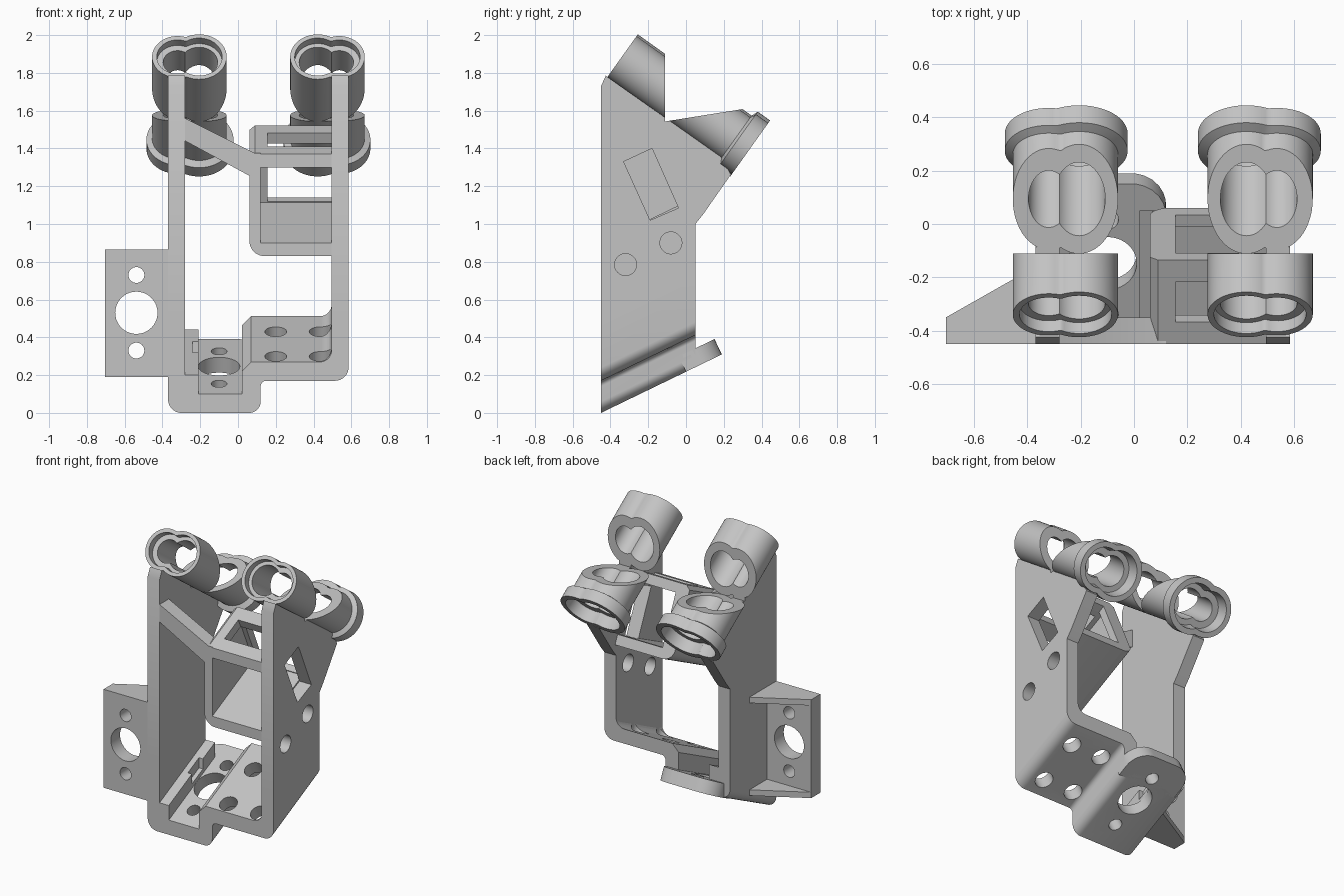
import bpy, bmesh, math
from mathutils import Vector, Matrix

if "Cube" in bpy.data.objects:
    bpy.data.objects.remove(bpy.data.objects["Cube"], do_unlink=True)

FRONT, SLOPE = -0.45, 0.484          # front plane, rise of the tilted floor
TILT = math.atan(SLOPE)
MID = 0.108                          # mirror plane of the side plates and tubes
UP = Vector((0, -math.sin(TILT), math.cos(TILT)))

grey = bpy.data.materials.new("light grey plastic")
grey.use_nodes = True
grey.diffuse_color = (0.55, 0.55, 0.55, 1)
grey.node_tree.nodes["Principled BSDF"].inputs["Base Color"].default_value = (0.55, 0.55, 0.55, 1)
parts = []


def finish(name, bm, keep=True):
    bmesh.ops.recalc_face_normals(bm, faces=bm.faces)
    mesh = bpy.data.meshes.new(name)
    bm.to_mesh(mesh)
    bm.free()
    ob = bpy.data.objects.new(name, mesh)
    bpy.context.collection.objects.link(ob)
    mesh.materials.append(grey)
    if keep:
        parts.append(ob)
    else:
        ob.hide_render = True
    return ob


def loft(name, rings, closed=False, keep=True):
    bm = bmesh.new()
    loops = [[bm.verts.new(p) for p in ring] for ring in rings]
    n = len(loops[0])
    pairs = list(zip(loops, loops[1:]))
    if closed:
        pairs.append((loops[-1], loops[0]))
    else:
        bm.faces.new(loops[0])
        bm.faces.new(loops[-1])
    for a, b in pairs:
        for i in range(n):
            j = (i + 1) % n
            bm.faces.new((a[i], a[j], b[j], b[i]))
    return finish(name, bm, keep)


def prism(name, pts, axis, lo, hi, shear=0, keep=True):
    """Extrude a 2D outline along an axis; shear lifts it towards the back."""
    def place(p, d):
        if axis == "x":
            return (d, p[0], p[1])
        if axis == "y":
            return (p[0], d, p[1] + shear * (d - FRONT))
        return (p[0], p[1], d)
    return loft(name, [[place(p, d) for p in pts] for d in (lo, hi)], keep=keep)


def fillet(corners, steps=7):
    """Outline from (a, b) or (a, b, radius) corners."""
    out = []
    for i, c in enumerate(corners):
        p = Vector(c[:2])
        if len(c) == 2:
            out.append(p)
            continue
        u = (Vector(corners[i - 1][:2]) - p).normalized()
        v = (Vector(corners[(i + 1) % len(corners)][:2]) - p).normalized()
        half = u.angle(v) / 2
        start, end = p + u * c[2] / math.tan(half), p + v * c[2] / math.tan(half)
        mid = p + (u + v).normalized() * c[2] / math.sin(half)
        for k in range(steps + 1):
            w = (start.lerp(end, k / steps) - mid).normalized()
            out.append(mid + w * c[2])
    return out


def rod(centre, axis, radius, depth):
    bm = bmesh.new()
    rot = Vector(axis).to_track_quat("Z", "Y").to_matrix().to_4x4()
    bmesh.ops.create_cone(bm, cap_ends=True, segments=40, radius1=radius, radius2=radius,
                          depth=depth, matrix=Matrix.Translation(centre) @ rot)
    return finish("cutter", bm, keep=False)


def cut(ob, cutter):
    bpy.context.view_layer.objects.active = ob
    mod = ob.modifiers.new("cut", "BOOLEAN")
    mod.operation, mod.solver, mod.object = "DIFFERENCE", "EXACT", cutter
    bpy.ops.object.modifier_apply(modifier=mod.name)
    bpy.data.objects.remove(cutter, do_unlink=True)


def floor_point(x, y, base):
    return Vector((x, y, base + SLOPE * (y - FRONT)))


# Stepped, tilted floor
floor = prism("floor", fillet([
    (-0.37, 0.5), (-0.37, 0, 0.07), (0.12, 0, 0.06), (0.12, 0.17, 0.03),
    (0.585, 0.17, 0.07), (0.585, 0.5), (0.495, 0.5), (0.495, 0.27, 0.06),
    (0.07, 0.27), (0.02, 0.22), (0.02, 0.1), (-0.21, 0.1),
    (-0.21, 0.2), (-0.28, 0.2), (-0.28, 0.5)]), "y", FRONT, 0.05, SLOPE)

# Rounded tongue that continues the lower floor
tongue = prism("floor_tongue", fillet([
    (-0.325, 0.5), (0.12, 0.5), (0.12, 0.711, 0.13), (-0.325, 0.711, 0.13)]), "z", 0, 0.09)
tongue.data.transform(Matrix.Translation((0, FRONT, 0)) @ Matrix.Rotation(TILT, 4, "X"))

# Floor holes and ledge notch
for y, r in ((-0.33, 0.042), (-0.14, 0.11), (0.025, 0.042)):
    for ob in (floor, tongue):
        cut(ob, rod(floor_point(-0.1, y, 0.08), UP, r, 0.24))
for x in (0.2, 0.435):
    for y in (-0.37, -0.1):
        cut(floor, rod(floor_point(x, y, 0.22), UP, 0.058, 0.2))
notch = [(-0.24, 0.13), (-0.19, 0.13), (-0.19, 0.3), (-0.24, 0.3)]
cut(floor, prism("cutter", notch, "y", -0.2, -0.08, SLOPE, keep=False))

# Side plates, with the wedge that opens the tubes
wedge = [(-0.11, 1.543), (0.7, 1.672), (0.7, 2.4), (-0.11, 2.4)]
outline = [(FRONT, 0.5), (FRONT, 1.73), (-0.425, 1.785), (0.185, 1.355),
           (0.238, 1.262), (0.09, 1.05), (0.05, 1.0), (0.05, 0.742)]
plates = {}
for name, x0, x1 in (("right_plate", -0.37, -0.28), ("left_plate", 0.495, 0.585)):
    plates[name] = prism(name, outline, "x", x0, x1)
    cut(plates[name], prism("cutter", wedge, "x", x0 - 0.1, x1 + 0.1, keep=False))

# Window and screw holes in the left plate
window = [(-0.33, 1.33), (-0.18, 1.4), (-0.04, 1.085), (-0.19, 1.02)]
cut(plates["left_plate"], prism("cutter", window, "x", 0.4, 0.7, keep=False))
for y, z in ((-0.32, 0.785), (-0.08, 0.9)):
    cut(plates["left_plate"], rod((0.54, y, z), (1, 0, 0), 0.058, 0.3))

# Tilted sensor box, open at the front
box = prism("sensor_box", fillet([
    (0.06, 1.34), (0.06, 0.83, 0.08), (0.495, 0.83), (0.495, 1.37), (0.09, 1.37)]),
    "y", FRONT, 0.15, SLOPE)
for pts, x0, x1 in (
        ([(0.148, 0.88), (-0.218, 1.71), (0.5, 1.71), (0.5, 0.88)], 0, 0.6),
        ([(-0.55, 0.852), (-0.009, 1.113), (-0.155, 1.443), (-0.55, 1.252)], 0.12, 0.6),
        ([(-0.33, 1.33), (-0.41, 1.5), (-0.26, 1.57), (-0.18, 1.4)], 0.155, 0.6),
        ([(-0.05, 1.1), (0.1, 1.17), (-0.04, 1.5), (-0.19, 1.42)], 0.155, 0.6)):
    cut(box, prism("cutter", pts, "x", x0, x1, keep=False))

# Slanted brace from the right plate to the box
prism("front_brace", [(-0.28, 1.56), (-0.28, 1.44), (0.07, 1.25), (0.12, 1.31), (0.12, 1.375),
                      (0.09, 1.375)], "y", FRONT, -0.35)

# Side mounting flange with two gussets
flange = prism("mounting_flange", [(-0.705, 0.19), (-0.37, 0.19), (-0.37, 0.865), (-0.705, 0.865)],
               "y", FRONT, -0.35)
for z, r in ((0.33, 0.042), (0.53, 0.112), (0.73, 0.042)):
    cut(flange, rod((-0.538, -0.4, z), (0, 1, 0), r, 0.4))
for name, z in (("lower_gusset", 0.19), ("upper_gusset", 0.825)):
    prism(name, [(-0.705, -0.35), (-0.37, -0.35), (-0.37, -0.16)], "z", z, z + 0.04)

# Two-lobed tubes lying on the slanted plate tops
AXIS = Vector((0, 0.814, -0.581))
RISE = Vector((0, 0.581, 0.814))
START = Vector((0, -0.34, 1.885))


def lobes(t, big, small, side):
    """Outline of two overlapping circles at distance t along the tube."""
    ring, centre = [], -0.262
    for k in range(72):
        a = math.tau * k / 72
        reach = 0
        for cx, r in ((-0.206, big), (-0.32, small)):
            d = cx - centre
            inside = r * r - (d * math.sin(a)) ** 2
            if inside > 0:
                reach = max(reach, d * math.cos(a) + math.sqrt(inside))
        x = centre + reach * math.cos(a)
        x = x if side < 0 else 2 * MID - x
        ring.append(START + AXIS * t + RISE * reach * math.sin(a) + Vector((x, 0, 0)))
    return ring


profile = [(0, 0.146, 0.135), (0.74, 0.146, 0.135), (0.755, 0.182, 0.165), (0.835, 0.182, 0.165),
           (0.835, 0.145, 0.13), (0.755, 0.135, 0.12), (0.755, 0.098, 0.076),
           (0.05, 0.098, 0.076), (0.05, 0.122, 0.11), (0, 0.122, 0.11)]
for name, side in (("right_tube", -1), ("left_tube", 1)):
    tube = loft(name, [lobes(*s, side) for s in profile], closed=True)
    cut(tube, prism("cutter", wedge, "x", -1, 1, keep=False))

# Smooth round surfaces, keep crisp edges
bpy.ops.object.select_all(action="DESELECT")
for ob in parts:
    ob.select_set(True)
bpy.context.view_layer.objects.active = parts[0]
bpy.ops.object.shade_smooth_by_angle(angle=math.radians(30))
